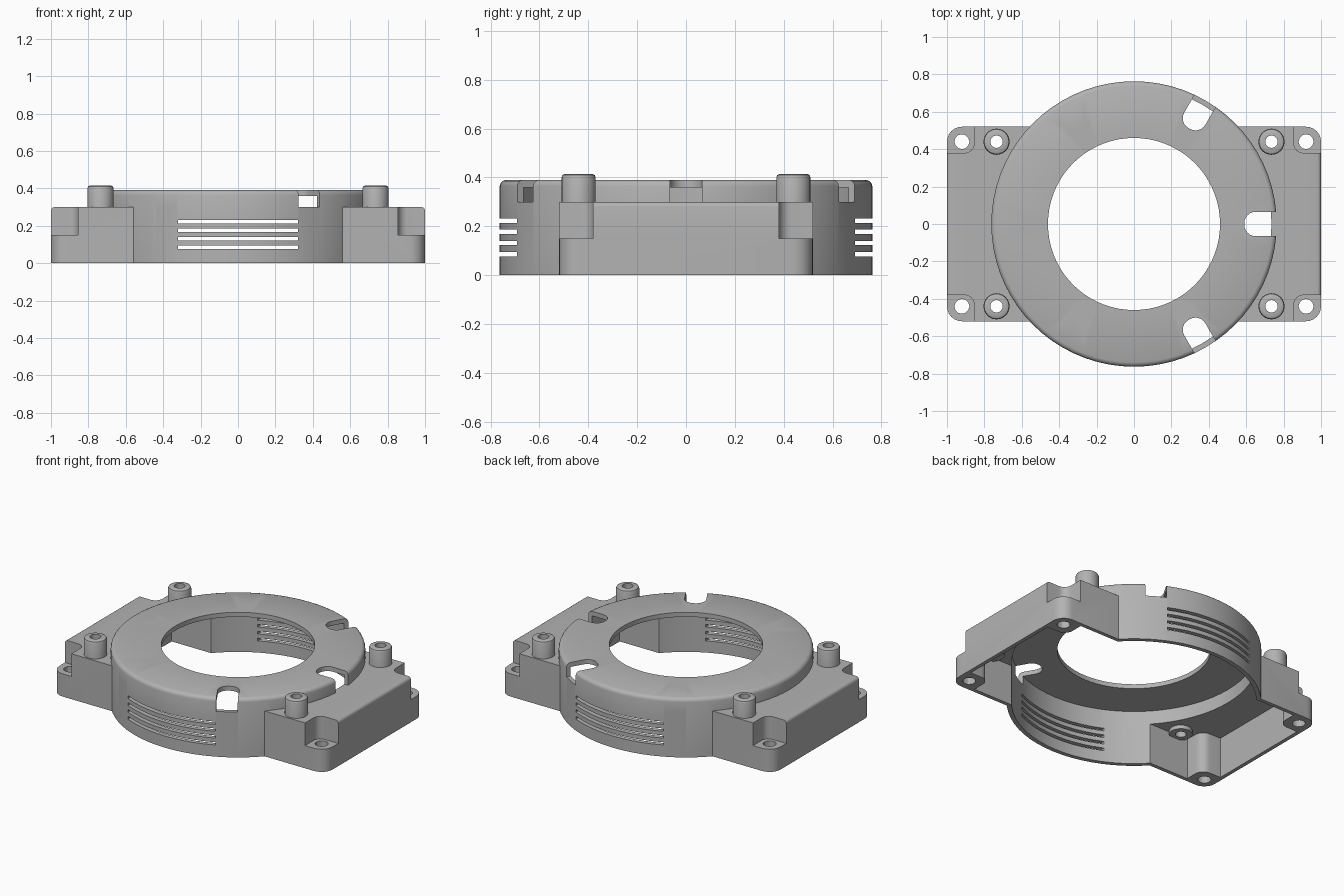
import bpy, bmesh, math
from mathutils import Vector, Matrix

cube = bpy.data.objects.get("Cube")
if cube:
    bpy.data.objects.remove(cube, do_unlink=True)

grey = bpy.data.materials.new("plain_grey")
grey.use_nodes = True
grey.diffuse_color = (0.45, 0.45, 0.45, 1)
grey.node_tree.nodes["Principled BSDF"].inputs["Base Color"].default_value = grey.diffuse_color


def finish(name, bm):
    bmesh.ops.recalc_face_normals(bm, faces=bm.faces)
    mesh = bpy.data.meshes.new(name)
    bm.to_mesh(mesh)
    bm.free()
    mesh.materials.append(grey)
    obj = bpy.data.objects.new(name, mesh)
    bpy.context.collection.objects.link(obj)
    return obj


def fillet(corners, steps=6):
    """Outline from (x, y, radius) corners, each rounded by its radius."""
    points = []
    for i, (x, y, r) in enumerate(corners):
        p = Vector((x, y))
        if r == 0:
            points.append(p)
            continue
        before = (Vector(corners[i - 1][:2]) - p).normalized()
        after = (Vector(corners[(i + 1) % len(corners)][:2]) - p).normalized()
        centre = p + (before + after) * r
        for k in range(steps + 1):
            a = k / steps * math.pi / 2
            points.append(centre - after * r * math.cos(a) - before * r * math.sin(a))
    return points


def prism(name, corners, z0, z1, sx=1, sy=1, turn=0, round_edge=0):
    bm = bmesh.new()
    base = bm.faces.new([bm.verts.new((p.x * sx, p.y * sy, z0)) for p in fillet(corners)])
    top = bmesh.ops.extrude_face_region(bm, geom=[base])["geom"]
    bmesh.ops.translate(bm, vec=(0, 0, z1 - z0),
                        verts=[g for g in top if isinstance(g, bmesh.types.BMVert)])
    if round_edge:
        edges = [e for e in bm.edges
                 if all(abs(v.co.x) > 0.99 and v.co.z > z1 - 0.001 for v in e.verts)]
        bmesh.ops.bevel(bm, geom=edges, offset=round_edge, segments=4,
                        profile=0.5, affect='EDGES')
    bm.transform(Matrix.Rotation(turn, 4, 'Z'))
    return finish(name, bm)


def lathe(name, profile, x=0, y=0, sides=64):
    """Closed ring: the (radius, height) profile turned about a vertical axis."""
    bm = bmesh.new()
    rings = []
    for i in range(sides):
        a = 2 * math.pi * i / sides
        rings.append([bm.verts.new((x + r * math.cos(a), y + r * math.sin(a), z))
                      for r, z in profile])
    n = len(profile)
    for i in range(sides):
        one, two = rings[i], rings[(i + 1) % sides]
        for j in range(n):
            k = (j + 1) % n
            bm.faces.new((one[j], two[j], two[k], one[k]))
    return finish(name, bm)


def cylinder(name, r, z0, z1, x=0, y=0, sides=16):
    bm = bmesh.new()
    bmesh.ops.create_cone(bm, cap_ends=True, segments=sides, radius1=r, radius2=r,
                          depth=z1 - z0,
                          matrix=Matrix.Translation((x, y, (z0 + z1) / 2)))
    return finish(name, bm)


def cut(obj, cutter):
    mod = obj.modifiers.new("cut", 'BOOLEAN')
    mod.operation, mod.solver, mod.object = 'DIFFERENCE', 'EXACT', cutter
    bpy.context.view_layer.objects.active = obj
    bpy.ops.object.modifier_apply(modifier=mod.name)
    bpy.data.objects.remove(cutter, do_unlink=True)


def rect(x0, x1, y0, y1):
    return [(x0, y0, 0), (x1, y0, 0), (x1, y1, 0), (x0, y1, 0)]


parts = []
TOP, CEILING = 0.30, 0.27

# Round cover: thin wall with a flat top plate and rounded rim
cover = lathe("round_cover", [(0.735, 0), (0.763, 0), (0.763, 0.365), (0.76, 0.376),
                              (0.752, 0.385), (0.74, 0.39), (0.46, 0.39),
                              (0.46, 0.36), (0.735, 0.36)], sides=72)
parts.append(cover)

# Six radial notches in the cover rim
for i in range(6):
    notch = [(0.59, -0.065, 0.06), (0.9, -0.065, 0), (0.9, 0.065, 0), (0.59, 0.065, 0.06)]
    cut(cover, prism("notch_cutter", notch, TOP, 0.5, turn=i * math.pi / 3))

# Four vent slots through front and back
for i in range(4):
    z = 0.077 + i * 0.0455
    cut(cover, prism("slot_cutter", rect(-0.32, 0.32, -1, 1), z, z + 0.018))

# Side mounting boxes, open below and toward the cover
for side, s in (("left", 1), ("right", -1)):
    cut(cover, prism("opening_cutter", rect(0.5, 1, -0.495, 0.495), -0.1, CEILING, sx=s))
    outline = [(0.4, -0.52, 0), (1, -0.52, 0.08), (1, 0.52, 0.08), (0.4, 0.52, 0)]
    box = prism("mount_box_" + side, outline, 0, TOP, sx=s, round_edge=0.02)
    cavity = [(0.3, -0.495, 0), (0.832, -0.495, 0), (0.832, -0.357, 0.06),
              (0.975, -0.357, 0), (0.975, 0.357, 0), (0.832, 0.357, 0.06),
              (0.832, 0.495, 0), (0.3, 0.495, 0)]
    cut(box, prism("cavity_cutter", cavity, -0.1, CEILING, sx=s))
    cut(box, cylinder("bore_cutter", 0.745, -0.2, 0.6, sides=72))
    for end, t in (("back", 1), ("front", -1)):
        # Stepped corner with a screw hole
        step = [(0.855, 0.38, 0.05), (1.1, 0.38, 0), (1.1, 0.7, 0), (0.855, 0.7, 0)]
        cut(box, prism("step_cutter", step, 0.15, 0.5, sx=s, sy=t))
        cut(box, cylinder("screw_cutter", 0.04, -0.1, 0.4, 0.92 * s, 0.44 * t, 12))
        # Hollow post standing through the box top
        cut(box, cylinder("post_cutter", 0.05, 0.2, 0.4, 0.735 * s, 0.44 * t, 24))
        parts.append(lathe(f"post_{end}_{side}",
                           [(0.033, 0.245), (0.07, 0.245), (0.07, 0.4), (0.066, 0.41),
                            (0.056, 0.415), (0.033, 0.415)],
                           0.735 * s, 0.44 * t, 24))
    parts.append(box)

# Smooth curves, sharp edges
bpy.ops.object.select_all(action='DESELECT')
for obj in parts:
    obj.select_set(True)
bpy.context.view_layer.objects.active = cover
bpy.ops.object.shade_smooth_by_angle(angle=math.radians(30))
